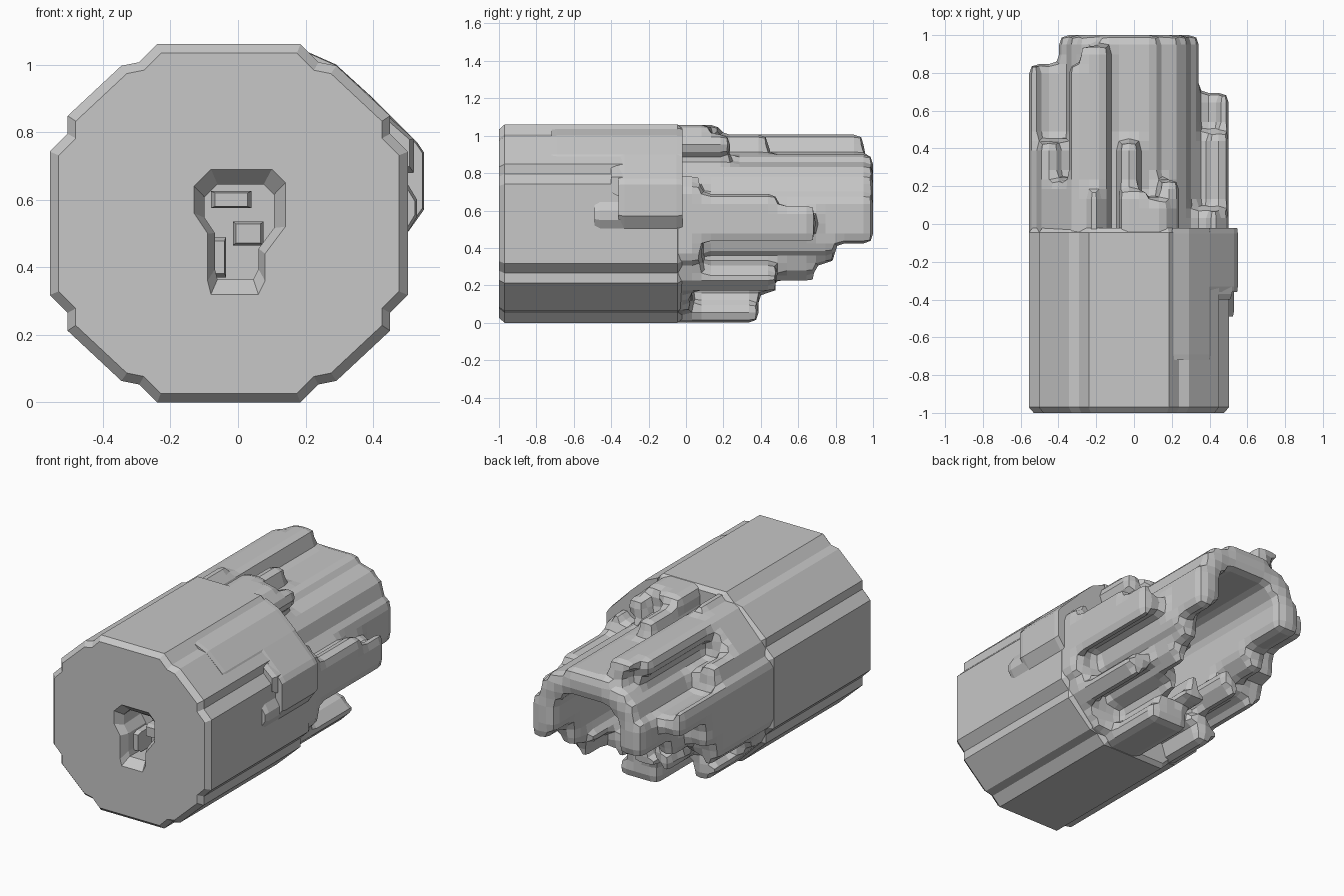
import bpy, bmesh, math
from mathutils import Vector

cube = bpy.data.objects.get("Cube")
if cube:
    bpy.data.objects.remove(cube)

GREY = bpy.data.materials.new("plain grey")
GREY.use_nodes = True
GREY.diffuse_color = (0.57, 0.57, 0.57, 1)
GREY.node_tree.nodes["Principled BSDF"].inputs["Base Color"].default_value = (0.57, 0.57, 0.57, 1)

CX, CZ, H = -0.027, 0.53, 0.053     # log axis and profile unit
BREAK = -0.02                       # where the whole trunk ends
CELL, STEP = 0.0528, 0.051          # grain cell width and length
ROOT = BREAK - 2 * STEP             # splinters start just inside the trunk


def finish(bm, name):
    mesh = bpy.data.meshes.new(name)
    bm.to_mesh(mesh)
    bm.free()
    mesh.materials.append(GREY)
    ob = bpy.data.objects.new(name, mesh)
    bpy.context.collection.objects.link(ob)
    return ob


def ring(bm, pts, y):
    return [bm.verts.new((x, y, z)) for x, z in pts]


def bridge(bm, a, b):
    n = len(a)
    for i in range(n):
        bm.faces.new((a[i], a[(i + 1) % n], b[(i + 1) % n], b[i]))


def scaled(pts, f):
    cx = sum(p[0] for p in pts) / len(pts)
    cz = sum(p[1] for p in pts) / len(pts)
    return [(cx + (x - cx) * f, cz + (z - cz) * f) for x, z in pts]


def fill_between(bm, *loops):
    edges = [bm.edges.get((l[i], l[i - 1])) for l in loops for i in range(len(l))]
    bmesh.ops.triangle_fill(bm, edges=edges, use_beauty=True)


def bar(name, pts, y0, y1, chamfer=0.03, tip=0.8):
    """Prism along the grain with chamfered ends."""
    bm = bmesh.new()
    loops = [ring(bm, scaled(pts, tip), y0), ring(bm, pts, y0 + chamfer),
             ring(bm, pts, y1 - chamfer), ring(bm, scaled(pts, tip), y1)]
    for a, b in zip(loops, loops[1:]):
        bridge(bm, a, b)
    bm.faces.new(loops[0])
    bm.faces.new(loops[-1])
    bmesh.ops.recalc_face_normals(bm, faces=bm.faces)
    return finish(bm, name)


# Trunk: stepped round profile, mirrored into four quarters
quarter = [(10, 4), (9, 5), (9, 6), (6, 8.8), (5, 9), (4, 10)]
half = quarter + [(-x, z) for x, z in reversed(quarter)]
outline = [(CX + x * H, CZ + z * H) for x, z in half + [(-x, -z) for x, z in half]]
hole = [(-.08, .32), (.06, .32), (.08, .36), (.08, .44), (.14, .52), (.14, .65),
        (.1, .69), (-.08, .69), (-.13, .64), (-.13, .56), (-.09, .5), (-.09, .36)]
bore = [(CX + .25 * math.cos(a * math.pi / 6), CZ + .25 * math.sin(a * math.pi / 6))
        for a in range(12)]

bm = bmesh.new()
rings = [ring(bm, scaled(outline, f), y) for f, y in
         ((.95, -1), (1, -.97), (1, BREAK - .025), (.96, BREAK))]
for a, b in zip(rings, rings[1:]):
    bridge(bm, a, b)
pit = [ring(bm, scaled(hole, f), y) for f, y in ((1, -1), (.76, -.95), (.8, -.78))]
for a, b in zip(pit, pit[1:]):
    bridge(bm, a, b)
bm.faces.new(pit[-1])
well = [ring(bm, bore, BREAK), ring(bm, bore, -.6)]
bridge(bm, *well)
bm.faces.new(well[-1])
fill_between(bm, rings[0], pit[0])
fill_between(bm, rings[-1], well[0])
bmesh.ops.recalc_face_normals(bm, faces=bm.faces)
finish(bm, "trunk")

# Loose slivers inside the front hole
for i, (x, z, w, h) in enumerate([(-.06, .43, .05, .12), (.03, .5, .09, .07), (-.02, .6, .12, .05)]):
    bar(f"hole_sliver_{i}", [(x - w / 2, z - h / 2), (x + w / 2, z - h / 2),
                             (x + w / 2, z + h / 2), (x - w / 2, z + h / 2)], -.9 + i * .03, -.7)

# Raised bark on the left flank
bar("bark_bulge", [(.4, .9), (.53, .77), (.55, .74), (.55, .57), (.5, .5), (.42, .5), (.36, .8)],
    -.36, BREAK, tip=.95)
bar("bark_knob", [(.46, .5), (.5, .5), (.53, .55), (.53, .6), (.5, .65), (.46, .65)], -.49, -.3)
bar("bark_hook", [(.42, .68), (.52, .68), (.52, .78), (.44, .85), (.4, .85)], -.4, -.2)
bar("bark_ridge", [(.2, 1.04), (.29, 1), (.4, .9), (.44, .82), (.36, .78), (.2, .9)],
    -.72, BREAK, tip=.97)

# Splinter lengths: (sector end angle in degrees, y of the tip)
OUTER = [(9, .7), (17, .5), (30, .1), (58, ROOT), (68, .22), (80, .14), (96, .42), (105, ROOT),
         (120, .96), (128, .83), (143, .25), (158, .46), (174, .86), (192, .6), (210, .5),
         (225, .1), (243, .3), (264, ROOT), (294, .38), (318, .05), (331, .5),
         (351, .08), (360, .7)]
INNER = [(190, 1), (205, .7), (220, .45), (235, .58), (255, .25), (275, .5), (290, .25),
         (308, .5), (322, .7), (344, .8), (360, 1)]
CROWN_END = .19     # the topmost layer breaks off early


def tip_y(table, angle):
    return next(y for end, y in table if angle <= end)


# Grain cells of the broken half
solid = set()
for i in range(20):
    for k in range(20):
        dx, dz = i - 9.5, k - 9.5
        r = math.hypot(dx, dz)
        if 4.4 < r < 10.2:
            angle = math.degrees(math.atan2(dz, dx)) % 360
            length = tip_y(INNER if r < 7.2 else OUTER, angle)
            if dz > 9:
                length = min(length, CROWN_END)
            solid.update((i, j, k) for j in range(round((length - ROOT) / STEP)))

# Skin the cells, then pull each corner to the middle of its faces to chamfer it
bm = bmesh.new()
corners = {}
for cell in sorted(solid):
    for axis in range(3):
        for side in (0, 1):
            near = list(cell)
            near[axis] += 2 * side - 1
            if tuple(near) in solid:
                continue
            quad = []
            for u, v in ((0, 0), (1, 0), (1, 1), (0, 1)):
                p = list(cell)
                p[axis] += side
                p[(axis + 1) % 3] += u
                p[(axis + 2) % 3] += v
                p = tuple(p)
                if p not in corners:
                    corners[p] = bm.verts.new(p)
                quad.append(corners[p])
            bm.faces.new(quad if side else quad[::-1])
centres = {f: f.calc_center_median() for f in bm.faces}
moved = {v: sum((centres[f] for f in v.link_faces), Vector()) / len(v.link_faces) for v in bm.verts}
for v, p in moved.items():
    v.co = (CX + (p.x - 10) * CELL, ROOT + p.y * STEP, CZ + (p.z - 10) * CELL)
bmesh.ops.dissolve_limit(bm, angle_limit=.02, verts=bm.verts, edges=bm.edges)
finish(bm, "splintered_end")
